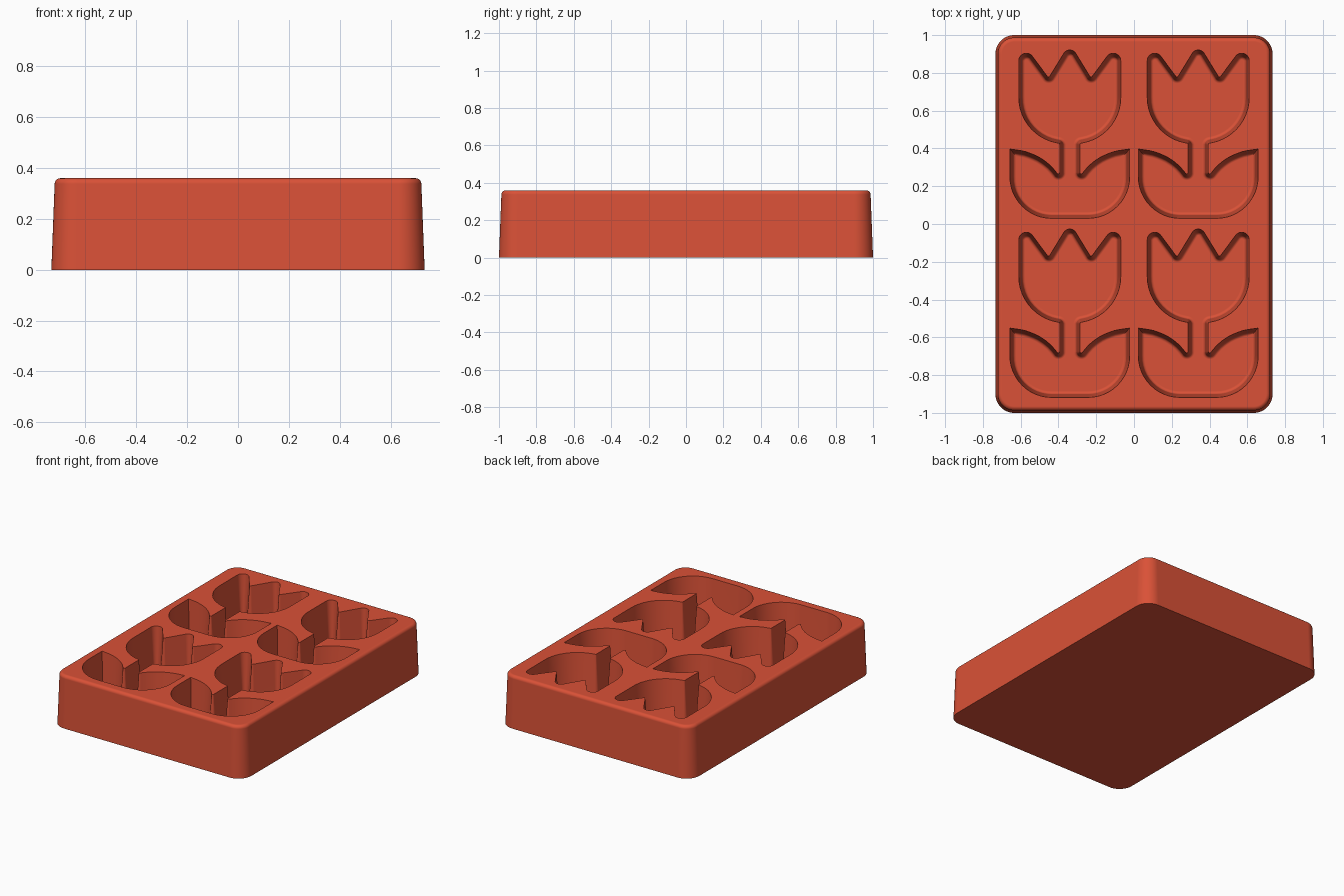
import bpy, bmesh, math
from mathutils import Vector

cube = bpy.data.objects.get("Cube")
if cube:
    bpy.data.objects.remove(cube, do_unlink=True)

HEIGHT, FLOOR = 0.36, 0.08


def rounded(corners):
    """Turn (x, y, radius) corners into an outline with filleted corners."""
    out = []
    for i, (x, y, r) in enumerate(corners):
        p = Vector((x, y))
        if r == 0:
            out.append(p)
            continue
        a = (Vector(corners[i - 1][:2]) - p).normalized()
        b = (Vector(corners[(i + 1) % len(corners)][:2]) - p).normalized()
        half = a.angle(b) / 2
        centre = p + (a + b).normalized() * (r / math.sin(half))
        start = p + a * (r / math.tan(half)) - centre
        end = p + b * (r / math.tan(half)) - centre
        turn = math.atan2(start.x * end.y - start.y * end.x, start.dot(end))
        steps = max(2, math.ceil(abs(turn) / math.radians(8)))
        for k in range(steps + 1):
            t = turn * k / steps
            c, s = math.cos(t), math.sin(t)
            out.append(centre + Vector((start.x * c - start.y * s,
                                        start.x * s + start.y * c)))
    return out


def inset(outline, d):
    """Move a counter-clockwise outline inwards by d with mitred corners."""
    out = []
    for i, p in enumerate(outline):
        e1 = (p - outline[i - 1]).normalized()
        e2 = (outline[(i + 1) % len(outline)] - p).normalized()
        n1, n2 = Vector((-e1.y, e1.x)), Vector((-e2.y, e2.x))
        out.append(p + (n1 + n2) * (d / (1 + n1.dot(n2))))
    return out


def loft(bm, outline, layers, shift=(0, 0)):
    """Skin a closed solid through (inset, z) layers of one outline."""
    rings = [[bm.verts.new((p.x + shift[0], p.y + shift[1], z))
              for p in inset(outline, d)] for d, z in layers]
    n = len(outline)
    for low, high in zip(rings, rings[1:]):
        for i in range(n):
            j = (i + 1) % n
            bm.faces.new((low[i], low[j], high[j], high[i]))
    bm.faces.new(rings[0])
    bm.faces.new(rings[-1])


def finish(bm, name):
    bmesh.ops.recalc_face_normals(bm, faces=bm.faces)
    mesh = bpy.data.meshes.new(name)
    bm.to_mesh(mesh)
    bm.free()
    obj = bpy.data.objects.new(name, mesh)
    bpy.context.collection.objects.link(obj)
    return obj


def quarter(steps):
    return [math.radians(90 * k / steps) for k in range(steps + 1)]


# Terracotta red material
red = bpy.data.materials.new("terracotta_red")
red.use_nodes = True
colour = (0.7, 0.083, 0.038, 1)
red.diffuse_color = colour
bsdf = next(n for n in red.node_tree.nodes if n.type == 'BSDF_PRINCIPLED')
bsdf.inputs["Base Color"].default_value = colour
bsdf.inputs["Roughness"].default_value = 0.6

# Tray block: tapered sides and a rounded top rim
w = 0.734
block = rounded([(-w, -1, 0.1), (w, -1, 0.1), (w, 1, 0.1), (-w, 1, 0.1)])
rim = 0.022
layers = [(0, 0)] + [(0.013 + rim * (1 - math.cos(t)), HEIGHT - rim + rim * math.sin(t))
                     for t in quarter(5)]
bm = bmesh.new()
loft(bm, block, layers)
tray = finish(bm, "mould_tray")
tray.data.materials.append(red)

# Tulip outline: right half from the middle petal down to the leaf base
half = [
    (0, 0.955, 0.037),                                    # middle petal
    (0.112, 0.772, 0.008), (0.27, 0.985, 0.04),           # side petal
    (0.27, 0.465, 0.245), (0.053, 0.427, 0.008),          # bowl of the bloom
    (0.053, 0.25, 0.008),                                 # stem
    (0.1, 0.31, 0.22), (0.16, 0.354, 0.22), (0.235, 0.385, 0.22),
    (0.317, 0.397, 0), (0.317, 0.03, 0.22),               # leaf
]
tulip = rounded(half + [(-x, y, r) for x, y, r in reversed(half[1:])])
tulip.reverse()

# Four tulip cavities: drafted walls with a rounded floor edge
fillet = 0.017
cavity = [(-0.001, HEIGHT + 0.015)]
cavity += [(0.017 + fillet * (1 - math.cos(t)), FLOOR + fillet * (1 - math.sin(t)))
           for t in quarter(4)]
bm = bmesh.new()
for x in (-0.34, 0.34):
    for y in (0, -0.948):
        loft(bm, tulip, cavity, (x, y))
cutter = finish(bm, "tulip_cutter")
cutter.data.materials.append(red)
cutter.hide_render = True

# Cut the cavities, then smooth the curved walls
cut = tray.modifiers.new("tulip_cavities", 'BOOLEAN')
cut.operation = 'DIFFERENCE'
cut.solver = 'EXACT'
cut.object = cutter
bpy.ops.object.select_all(action='DESELECT')
bpy.context.view_layer.objects.active = tray
tray.select_set(True)
bpy.ops.object.modifier_apply(modifier=cut.name)
bpy.data.objects.remove(cutter, do_unlink=True)
bpy.ops.object.shade_smooth_by_angle(angle=math.radians(30))
weighted = tray.modifiers.new("weighted_normals", 'WEIGHTED_NORMAL')
weighted.keep_sharp = True
